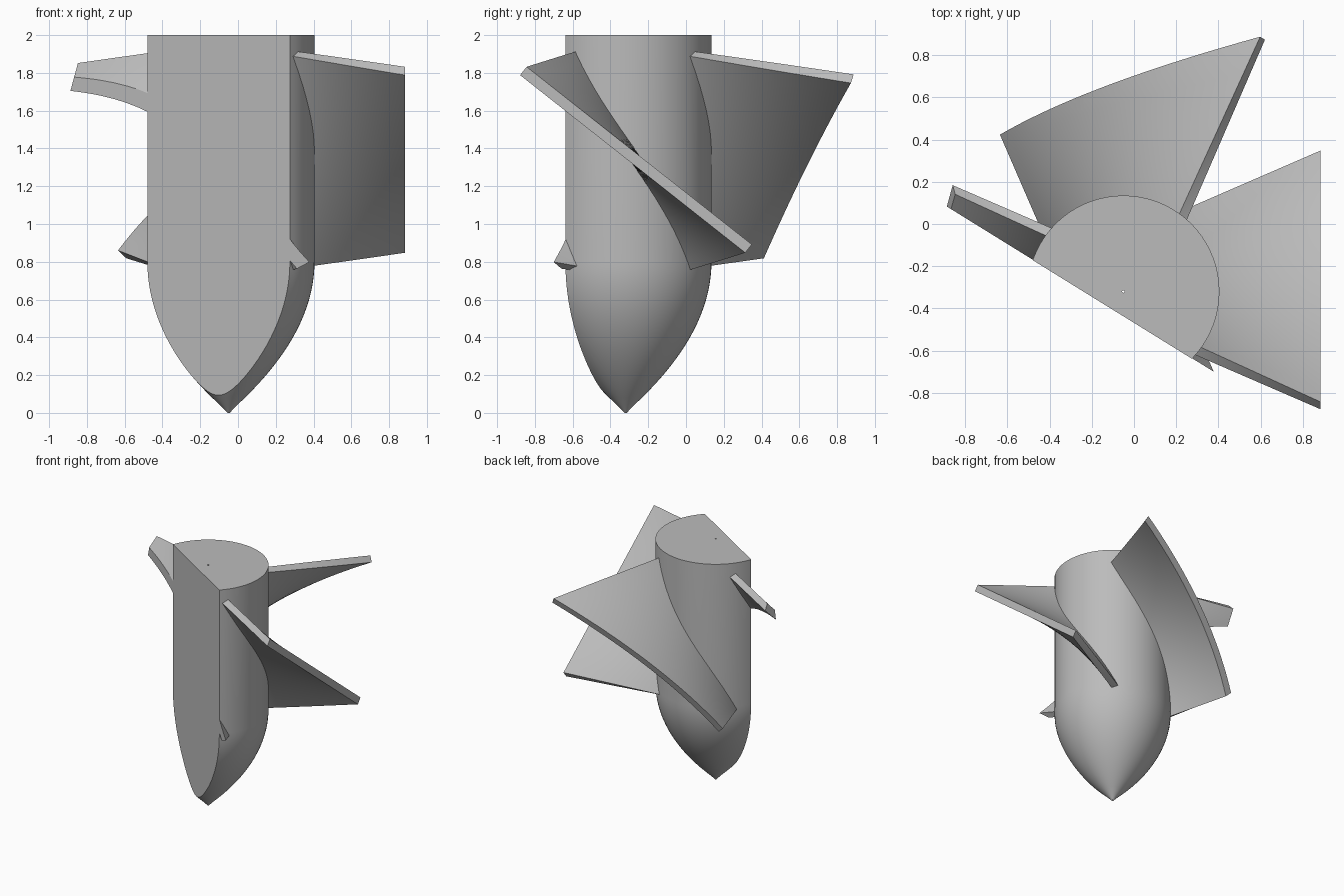
import bpy, bmesh, math
from mathutils import Vector, Matrix

if "Cube" in bpy.data.objects:
    bpy.data.objects.remove(bpy.data.objects["Cube"], do_unlink=True)

# Single plain grey
grey = bpy.data.materials.new("plain_grey")
grey.use_nodes = True
colour = (0.5, 0.5, 0.5, 1)
grey.diffuse_color = colour
grey.node_tree.nodes["Principled BSDF"].inputs["Base Color"].default_value = colour

AXIS = Vector((-0.05, -0.32, 0))
CUT_NORMAL = Vector((-0.526, -0.85, 0)).normalized()
CUT_POINT = AXIS + CUT_NORMAL * 0.10


def slice_off(bm, point, normal):
    """Remove everything on the normal side of a plane and cap the hole."""
    geom = bm.verts[:] + bm.edges[:] + bm.faces[:]
    bmesh.ops.bisect_plane(bm, geom=geom, dist=1e-5, plane_co=point,
                           plane_no=normal, clear_outer=True)
    rim = [e for e in bm.edges if e.is_boundary]
    if rim:
        bmesh.ops.holes_fill(bm, edges=rim, sides=0)


def finish(bm, name):
    bmesh.ops.recalc_face_normals(bm, faces=bm.faces[:])
    mesh = bpy.data.meshes.new(name)
    bm.to_mesh(mesh)
    bm.free()
    mesh.materials.append(grey)
    obj = bpy.data.objects.new(name, mesh)
    bpy.context.collection.objects.link(obj)
    bpy.ops.object.select_all(action='DESELECT')
    obj.select_set(True)
    bpy.context.view_layer.objects.active = obj
    bpy.ops.object.shade_smooth_by_angle(angle=math.radians(30))


# Hub: parabolic nose and straight body turned around the axis, with a pin bore
RADIUS, NOSE, BORE = 0.455, 0.8, 0.006
profile = [(BORE, 2.0), (BORE, 0.0)]
for i in range(1, 21):
    t = i / 20
    profile.append((RADIUS * (1 - (1 - t) ** 2), NOSE * t))
profile.append((RADIUS, 2.0))

bm = bmesh.new()
ring = [bm.verts.new(AXIS + Vector((r, 0, z))) for r, z in profile]
edges = [bm.edges.new((a, b)) for a, b in zip(ring, ring[1:] + ring[:1])]
bmesh.ops.spin(bm, geom=ring + edges, cent=AXIS, axis=(0, 0, 1),
               angle=math.tau, steps=72, use_duplicate=False)
bmesh.ops.remove_doubles(bm, verts=bm.verts[:], dist=1e-5)
slice_off(bm, CUT_POINT, CUT_NORMAL)
finish(bm, "hub")


# Blades: twisted plates, straight across, flattening out with radius
def blade(name, degrees, tip=None):
    bm = bmesh.new()
    bmesh.ops.create_cube(bm, size=2)
    bmesh.ops.subdivide_edges(bm, edges=bm.edges[:], cuts=19, use_grid_fill=True)
    turn = Matrix.Rotation(math.radians(degrees), 3, 'Z')
    for v in bm.verts:
        u, w = v.co.x, v.co.z
        reach = 0.8 + 0.65 * v.co.y
        span = Vector((0.18 + 0.445 * reach, 0, 0.615 - 0.155 * reach))
        side = Vector((-span.z, 0, span.x)).normalized()
        local = Vector((-0.055, reach, 1.34)) + span * u + side * (0.028 * w)
        v.co = AXIS + turn @ local
    # keep the flat cap just behind the hub's cut face
    slice_off(bm, CUT_POINT - CUT_NORMAL * 0.002, CUT_NORMAL)
    if tip:
        slice_off(bm, Vector(tip[0]), Vector(tip[1]).normalized())
    finish(bm, name)


blade("back_blade", 0, ((0, 0.172, 0), (-0.1, 1, -0.366)))
blade("right_blade", 90, ((-0.848, 0, 1.85), (-1, 0, 0.27)))
blade("front_blade_remnant", 180)
blade("left_blade", -90, ((0.885, 0, 0), (1, 0, 0)))
